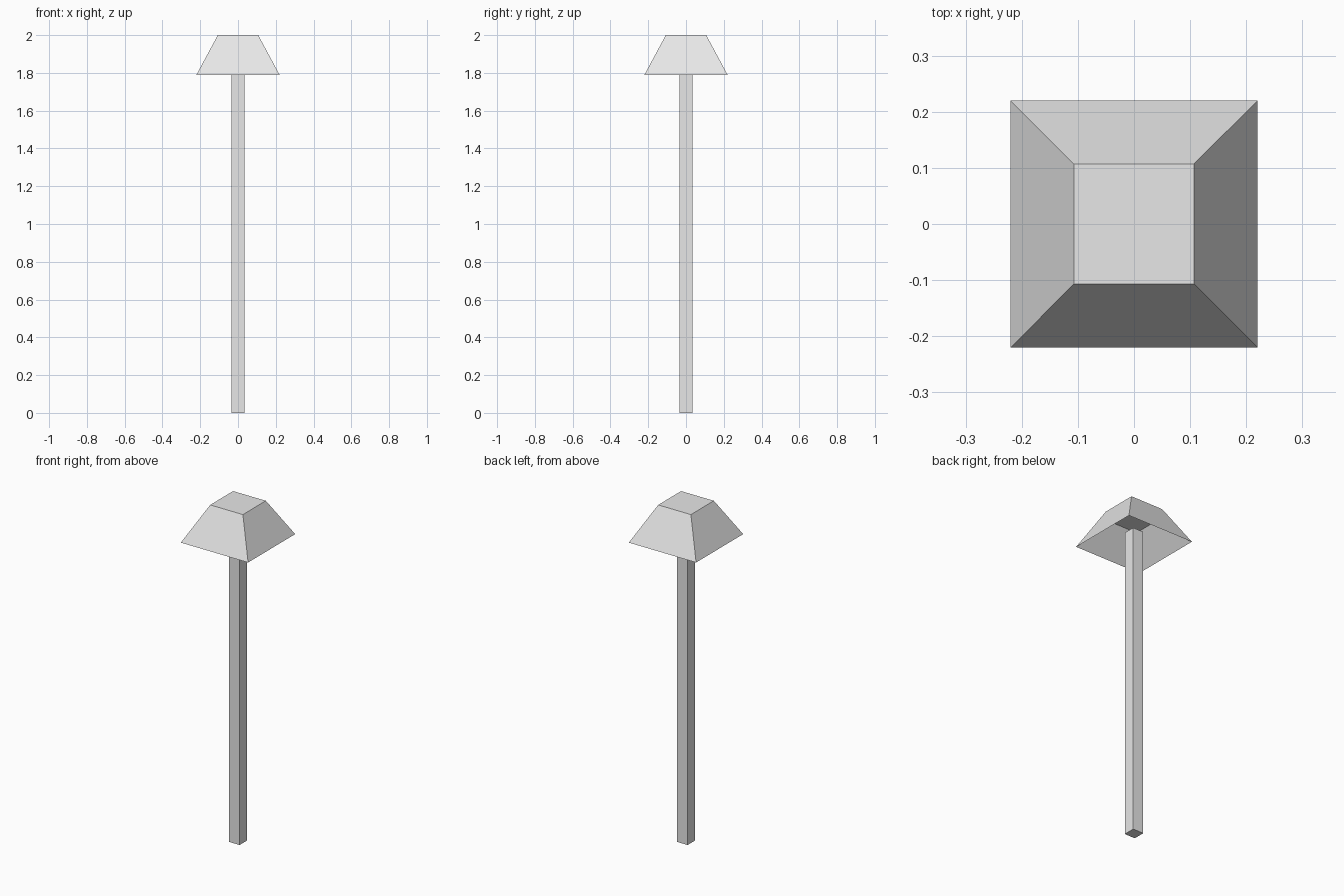
import bpy
import bmesh

default = bpy.data.objects.get("Cube")
if default:
    bpy.data.objects.remove(default, do_unlink=True)

grey = bpy.data.materials.new("light grey")
grey.use_nodes = True
colour = (0.8, 0.8, 0.8, 1)
grey.diffuse_color = colour
grey.node_tree.nodes["Principled BSDF"].inputs["Base Color"].default_value = colour


def square_loft(name, sections):
    """Skin square sections (half width, height) and cap both ends."""
    bm = bmesh.new()
    rings = []
    for half, z in sections:
        corners = [(-1, -1), (1, -1), (1, 1), (-1, 1)]
        rings.append([bm.verts.new((x * half, y * half, z)) for x, y in corners])
    for low, high in zip(rings, rings[1:]):
        for i in range(4):
            j = (i + 1) % 4
            bm.faces.new((low[i], low[j], high[j], high[i]))
    bm.faces.new(rings[0][::-1])
    bm.faces.new(rings[-1])
    bmesh.ops.recalc_face_normals(bm, faces=bm.faces)
    mesh = bpy.data.meshes.new(name)
    bm.to_mesh(mesh)
    bm.free()
    mesh.materials.append(grey)
    obj = bpy.data.objects.new(name, mesh)
    bpy.context.collection.objects.link(obj)
    return obj


# Square post, ending inside the hollow shade
square_loft("post", [(0.035, 0), (0.035, 1.864)])

# Tapered shade: inner ceiling, down to the sharp rim, up to the flat top
square_loft("shade", [(0.107, 1.948), (0.22, 1.79), (0.107, 2.0)])
